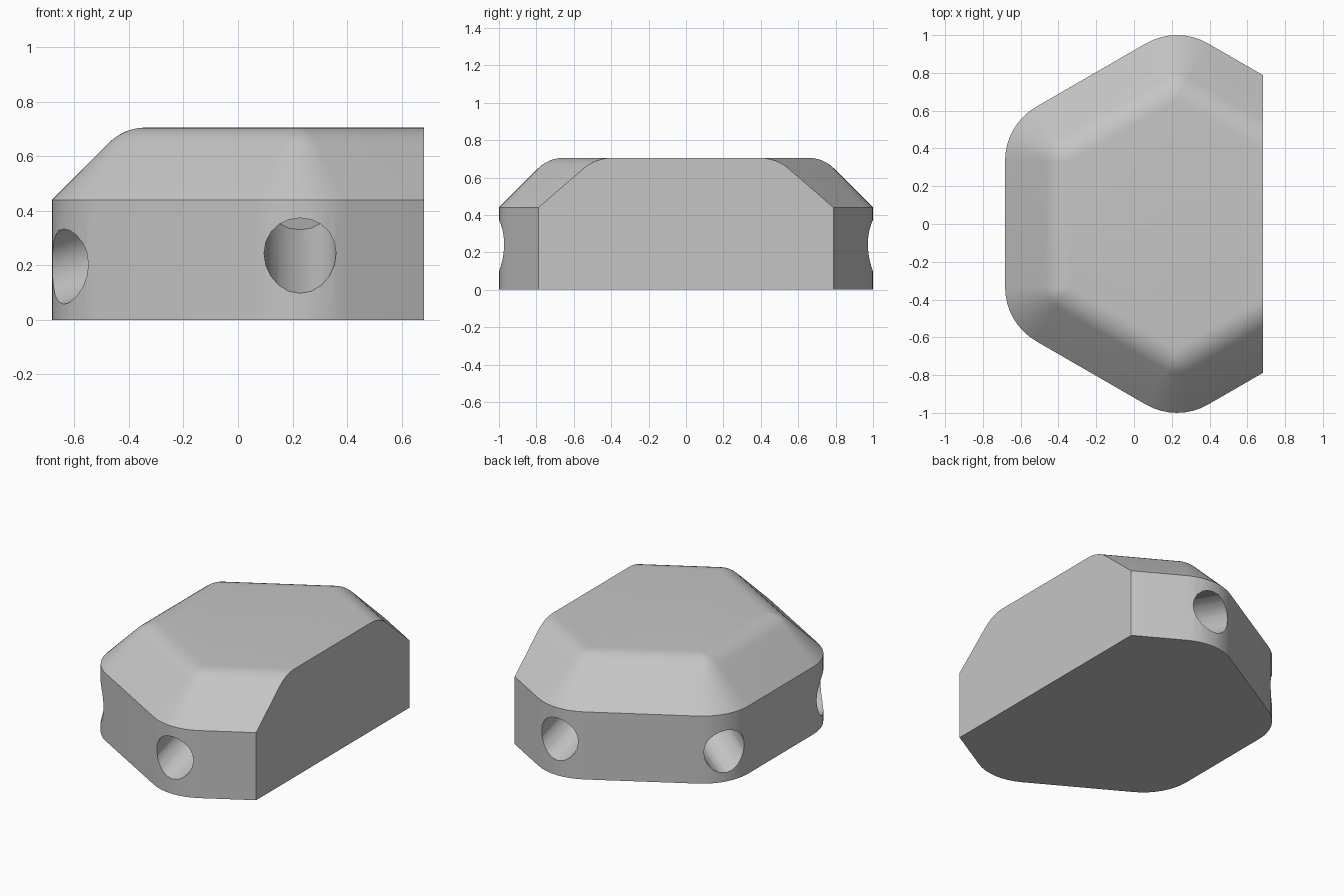
import bpy
import bmesh
from math import cos, sin, tan, radians, pi
from mathutils import Vector

old = bpy.data.objects.get("Cube")
if old:
    bpy.data.objects.remove(old, do_unlink=True)

CENTRE_X = 0.2275     # axis of the hexagon
APOTHEM = 0.91
CORNER_R = 0.33
WALL_TOP, TOP = 0.44, 0.705
CUT_X = 0.6825
STEPS = 8

grey = bpy.data.materials.new("light grey")
grey.use_nodes = True
colour = (0.56, 0.56, 0.56, 1)
grey.diffuse_color = colour
grey.node_tree.nodes["Principled BSDF"].inputs["Base Color"].default_value = colour


def ring(bm, inset, z):
    """Rounded hexagon, offset inwards by inset."""
    r = max(CORNER_R - inset, 0.006)
    reach = (APOTHEM - inset - r) / cos(pi / 6)
    verts = []
    for k in range(6):
        a = radians(30 + 60 * k)
        for s in range(STEPS + 1):
            b = a + radians(60) * (s / STEPS - 0.5)
            verts.append(bm.verts.new((CENTRE_X + reach * cos(a) + r * cos(b),
                                       reach * sin(a) + r * sin(b), z)))
    return verts


# Body section: wall, sloped shoulder, rounded top edge
slope = TOP - WALL_TOP
edge_r = 0.19
t = edge_r * tan(pi / 8)
profile = [(0, 0), (0, WALL_TOP)]
for i in range(7):
    a = radians(45) * (1 - i / 6)
    profile.append((slope + t - edge_r * sin(a), TOP - edge_r * (1 - cos(a))))

bm = bmesh.new()
rings = [ring(bm, d, z) for d, z in profile]
for low, high in zip(rings, rings[1:]):
    n = len(low)
    for i in range(n):
        j = (i + 1) % n
        bm.faces.new((low[i], low[j], high[j], high[i]))
bm.faces.new(rings[0][::-1])
bm.faces.new(rings[-1])

# Flat side
cut = bmesh.ops.bisect_plane(bm, geom=bm.verts[:] + bm.edges[:] + bm.faces[:],
                             plane_co=(CUT_X, 0, 0), plane_no=(1, 0, 0), clear_outer=True)
rim = [e for e in cut["geom_cut"] if isinstance(e, bmesh.types.BMEdge)]
bmesh.ops.contextual_create(bm, geom=rim)
bmesh.ops.recalc_face_normals(bm, faces=bm.faces[:])
mesh = bpy.data.meshes.new("body")
bm.to_mesh(mesh)
bm.free()
body = bpy.data.objects.new("body", mesh)
mesh.materials.append(grey)
bpy.context.collection.objects.link(body)
bpy.context.view_layer.objects.active = body
body.select_set(True)


def drill(angle, height):
    """Blind hole through a corner, rising towards the middle."""
    out = Vector((cos(radians(angle)), sin(radians(angle)), 0))
    tilt = radians(17)
    axis = -out * cos(tilt) + Vector((0, 0, sin(tilt)))
    mouth = Vector((CENTRE_X, 0, height)) + out * 0.985
    start, end = mouth - axis * 0.15, mouth + axis * 0.74
    bpy.ops.mesh.primitive_cylinder_add(vertices=20, radius=0.132, depth=(end - start).length,
                                        location=(start + end) / 2,
                                        rotation=axis.to_track_quat('Z', 'Y').to_euler())
    cutter = bpy.context.object
    cutter.name = "hole_cutter"
    cutter.hide_render = True
    cutter.data.materials.append(grey)
    bpy.ops.object.select_all(action='DESELECT')
    bpy.context.view_layer.objects.active = body
    body.select_set(True)
    mod = body.modifiers.new("hole", 'BOOLEAN')
    mod.operation = 'DIFFERENCE'
    mod.solver = 'EXACT'
    mod.object = cutter
    bpy.ops.object.modifier_apply(modifier=mod.name)
    bpy.data.objects.remove(cutter, do_unlink=True)


# Corner holes
for side in (-1, 1):
    drill(side * 90, 0.24)
    drill(side * 150, 0.2)

bpy.ops.object.shade_smooth_by_angle(angle=radians(30))
